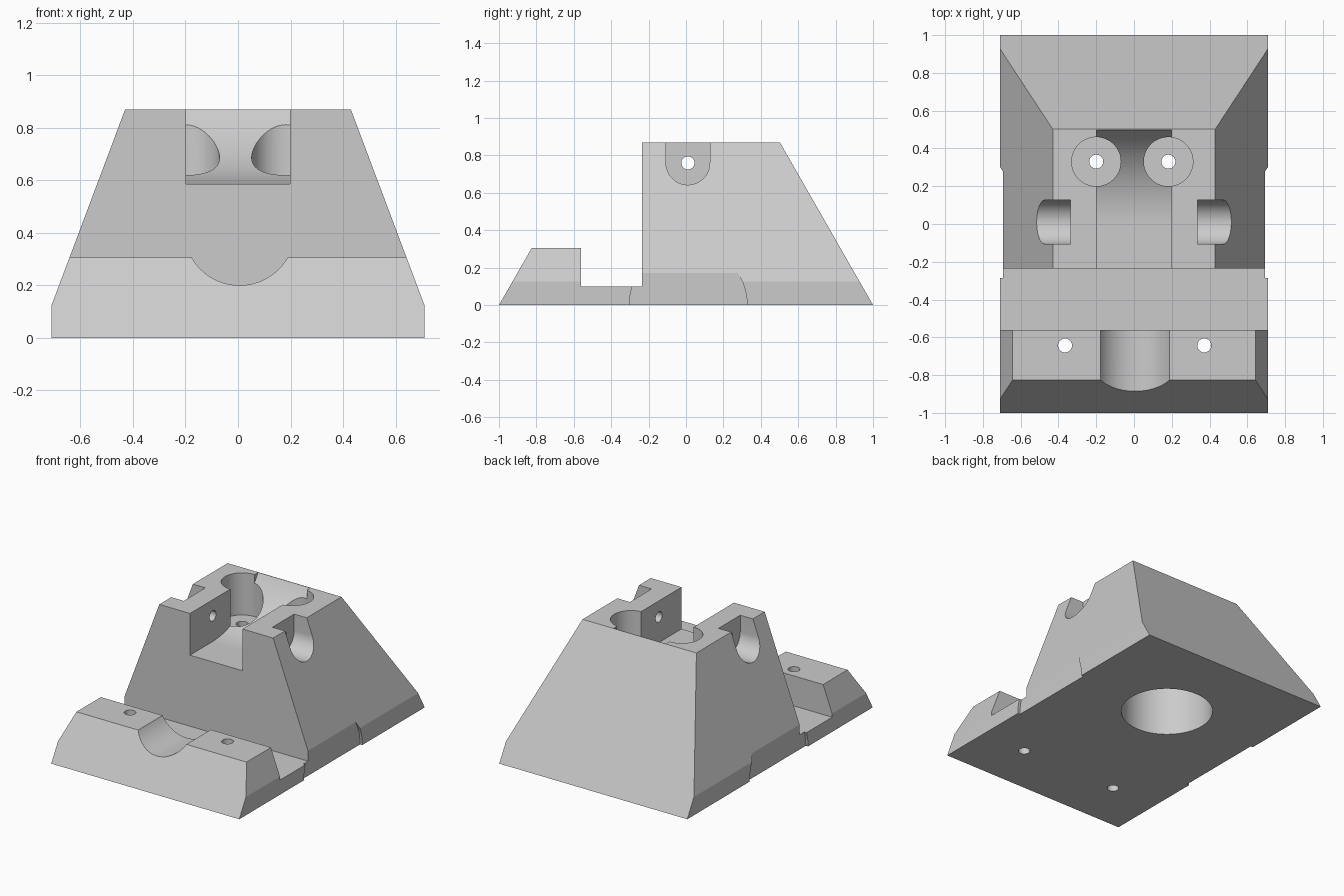
import bpy
import bmesh
from math import cos, sin, pi, radians, sqrt
from mathutils import Vector

if "Cube" in bpy.data.objects:
    bpy.data.objects.remove(bpy.data.objects["Cube"], do_unlink=True)

grey = bpy.data.materials.new("light grey")
grey.use_nodes = True
COLOUR = (0.6, 0.6, 0.6, 1)
grey.diffuse_color = COLOUR
grey.node_tree.nodes["Principled BSDF"].inputs["Base Color"].default_value = COLOUR


def prism(name, profile, axis, lo, hi):
    """Extrude a 2D profile along an axis; profile holds the other two coordinates in order."""
    def place(a, b, t):
        return {"x": (t, a, b), "y": (a, t, b), "z": (a, b, t)}[axis]
    bm = bmesh.new()
    face = bm.faces.new([bm.verts.new(place(a, b, lo)) for a, b in profile])
    moved = bmesh.ops.extrude_face_region(bm, geom=[face])["geom"]
    shift = Vector(place(0, 0, hi - lo))
    bmesh.ops.translate(bm, vec=shift, verts=[v for v in moved if isinstance(v, bmesh.types.BMVert)])
    bmesh.ops.recalc_face_normals(bm, faces=bm.faces)
    mesh = bpy.data.meshes.new(name)
    bm.to_mesh(mesh)
    bm.free()
    mesh.materials.append(grey)
    obj = bpy.data.objects.new(name, mesh)
    bpy.context.collection.objects.link(obj)
    return obj


def arc(a, b, r, start=0, end=360, steps=64):
    """Points on an arc; a full turn leaves out the repeated last point."""
    count = steps if end - start == 360 else steps + 1
    angles = [radians(start + (end - start) * i / steps) for i in range(count)]
    return [(a + r * cos(t), b + r * sin(t)) for t in angles]


def carve(target, tool, operation="DIFFERENCE"):
    tool.hide_render = True
    mod = target.modifiers.new(tool.name, "BOOLEAN")
    mod.operation = operation
    mod.solver = "EXACT"
    mod.object = tool
    bpy.context.view_layer.objects.active = target
    bpy.ops.object.modifier_apply(modifier=mod.name)
    bpy.data.objects.remove(tool, do_unlink=True)


# Body: stepped side outline trimmed by the tapered front outline
TOP, FLOOR = 0.87, 0.585
side = [(-1, 0), (-0.825, 0.305), (-0.562, 0.305), (-0.562, 0.1),
        (-0.235, 0.1), (-0.235, TOP), (0.502, TOP), (1, 0)]
body = prism("mount_body", side, "x", -1, 1)
half = [(0.71, -0.2), (0.71, 0.125), (0.43, TOP), (0.355, 1.07)]
front = half + [(-x, z) for x, z in reversed(half)]
carve(body, prism("taper", front, "y", -1.2, 1.2), "INTERSECT")

# Top channel with a floor that curves up to the back edge
R = 0.57
cz = FLOOR + R
end = -90 + 60.2
channel = [(-0.4, FLOOR)] + arc(0.005, cz, R, -90, end, 40)
channel += [(channel[-1][0], 1.2), (-0.4, 1.2)]
carve(body, prism("channel", channel, "x", -0.198, 0.198))

# Round pockets in the channel, each with a bolt hole down to the cavity
carve(body, prism("cavity", arc(0, 0.325, 0.29), "z", -0.1, 0.45))
for x in (-0.2, 0.182):
    carve(body, prism("pocket", arc(x, 0.33, 0.13), "z", FLOOR - 0.002, 1))
    carve(body, prism("bolt_hole", arc(x, 0.33, 0.037, steps=32), "z", 0.3, 0.8))

# U-shaped side slots, cross hole and shallow round side recesses
slot = arc(0.01, 0.76, 0.117, 180, 360, 40) + [(0.127, 1), (-0.107, 1)]
for s in (-1, 1):
    carve(body, prism("side_slot", slot, "x", *sorted((s * 0.335, s * 0.9))))
    carve(body, prism("side_recess", arc(0.012, 0, 0.315), "x", *sorted((s * 0.693, s * 0.9))))
carve(body, prism("cross_hole", arc(0.01, 0.76, 0.035, steps=32), "x", -0.6, 0.6))

# Front bar: round groove and two bolt holes
carve(body, prism("groove", arc(0.006, 0.411, 0.211), "y", -1.1, -0.4))
for x in (-0.365, 0.372):
    carve(body, prism("front_hole", arc(x, -0.643, 0.037, steps=32), "z", -0.1, 0.5))

bpy.ops.object.select_all(action="DESELECT")
body.select_set(True)
bpy.context.view_layer.objects.active = body
bpy.ops.object.shade_smooth_by_angle(angle=radians(20))
